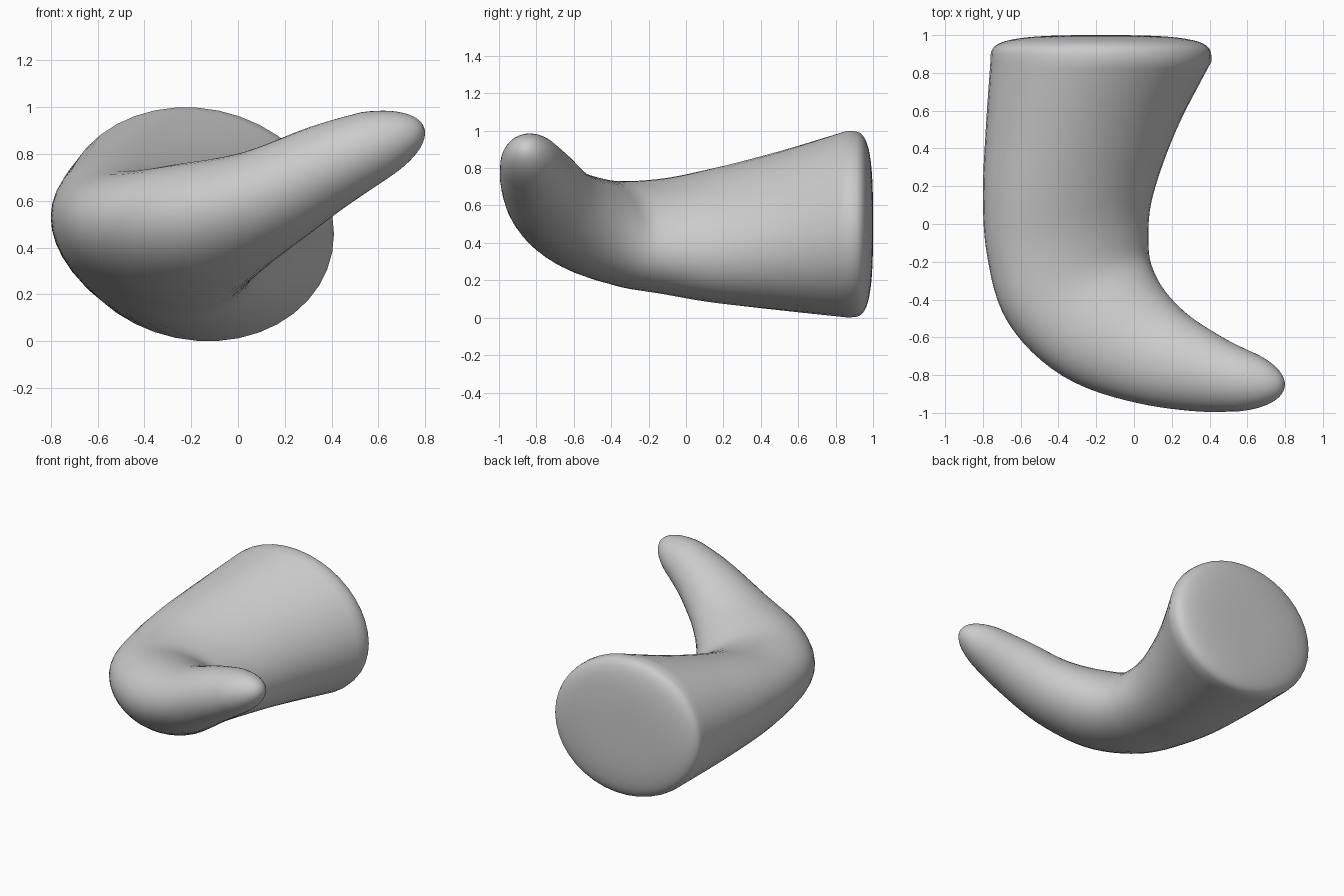
import bpy
import bmesh
from math import sin, cos, pi, radians
from mathutils import Vector

default = bpy.data.objects.get("Cube")
if default:
    bpy.data.objects.remove(default, do_unlink=True)

SIDES = 40
STEPS = 6
BASE_DEPTH = .14
TIP_LENGTH = .46
TIP_START = radians(30)

# Stations from the wide base to the tip:
# centre x, y, z, half width, half height, turn, climb (degrees), sideways slant
stations = [
    (-.175, .86, .5, .585, .498, 0, 0, .07),
    (-.28, .5, .465, .505, .419, 0, 0, .14),
    (-.35, .15, .44, .45, .349, 0, 0, .2),
    (-.35, -.12, .435, .43, .298, 8, 3, .2),
    (-.29, -.36, .45, .41, .275, 25, 10, .18),
    (-.12, -.56, .51, .355, .262, 46, 20, .12),
    (.13, -.7, .61, .275, .22, 64, 25, .05),
    (.39, -.79, .75, .21, .185, 74, 26, 0),
    (.58, -.83, .835, .163, .153, 82, 20, 0),
]


def spline(a, b, c, d, t):
    """Smooth blend from station b to station c."""
    return [q + t / 2 * (r - p + t * (2 * p - 5 * q + 4 * r - s + t * (3 * (q - r) + s - p)))
            for p, q, r, s in zip(a, b, c, d)]


def add_ring(bm, station, scale=1.0, shift=0.0):
    """One slanted oval cross-section, moved along its own direction."""
    x, y, z, wide, high, turn, climb, slant = station
    turn, climb = radians(turn), radians(climb)
    forward = Vector((sin(turn) * cos(climb), -cos(turn) * cos(climb), sin(climb)))
    side = Vector((cos(turn), sin(turn), 0))
    up = forward.cross(side)
    side -= up * slant
    centre = Vector((x, y, z)) + forward * shift
    return [bm.verts.new(centre + side * (wide * scale * cos(a)) + up * (high * scale * sin(a)))
            for a in (2 * pi * i / SIDES for i in range(SIDES))]


bm = bmesh.new()
rings = []

# Slightly domed base with a rounded rim
for k in range(1, 20):
    a = pi / 2 * k / 20
    rings.append(add_ring(bm, stations[0], sin(a) ** (2 / 3), -BASE_DEPTH * cos(a) ** .5))

# Curved tapering body
last = len(stations) - 1
for i in range(last):
    quad = [stations[min(max(i + j, 0), last)] for j in (-1, 0, 1, 2)]
    for s in range(STEPS):
        rings.append(add_ring(bm, spline(*quad, s / STEPS)))

# Tip that carries the taper on into a rounded point
for k in range(12):
    a = TIP_START + (pi / 2 - TIP_START) * k / 12
    rings.append(add_ring(bm, stations[last], cos(a) / cos(TIP_START),
                          TIP_LENGTH * (sin(a) - sin(TIP_START))))

# Skin the rings and close both ends
for lower, upper in zip(rings, rings[1:]):
    for i in range(SIDES):
        j = (i + 1) % SIDES
        bm.faces.new((lower[i], lower[j], upper[j], upper[i]))
bm.faces.new(rings[0])
bm.faces.new(rings[-1])
bmesh.ops.recalc_face_normals(bm, faces=bm.faces)

mesh = bpy.data.meshes.new("horn")
bm.to_mesh(mesh)
bm.free()
mesh.shade_smooth()
horn = bpy.data.objects.new("horn", mesh)
bpy.context.collection.objects.link(horn)

# Plain grey finish
grey = bpy.data.materials.new("plain grey")
grey.use_nodes = True
colour = (.6, .6, .6, 1)
grey.diffuse_color = colour
grey.node_tree.nodes["Principled BSDF"].inputs["Base Color"].default_value = colour
mesh.materials.append(grey)
